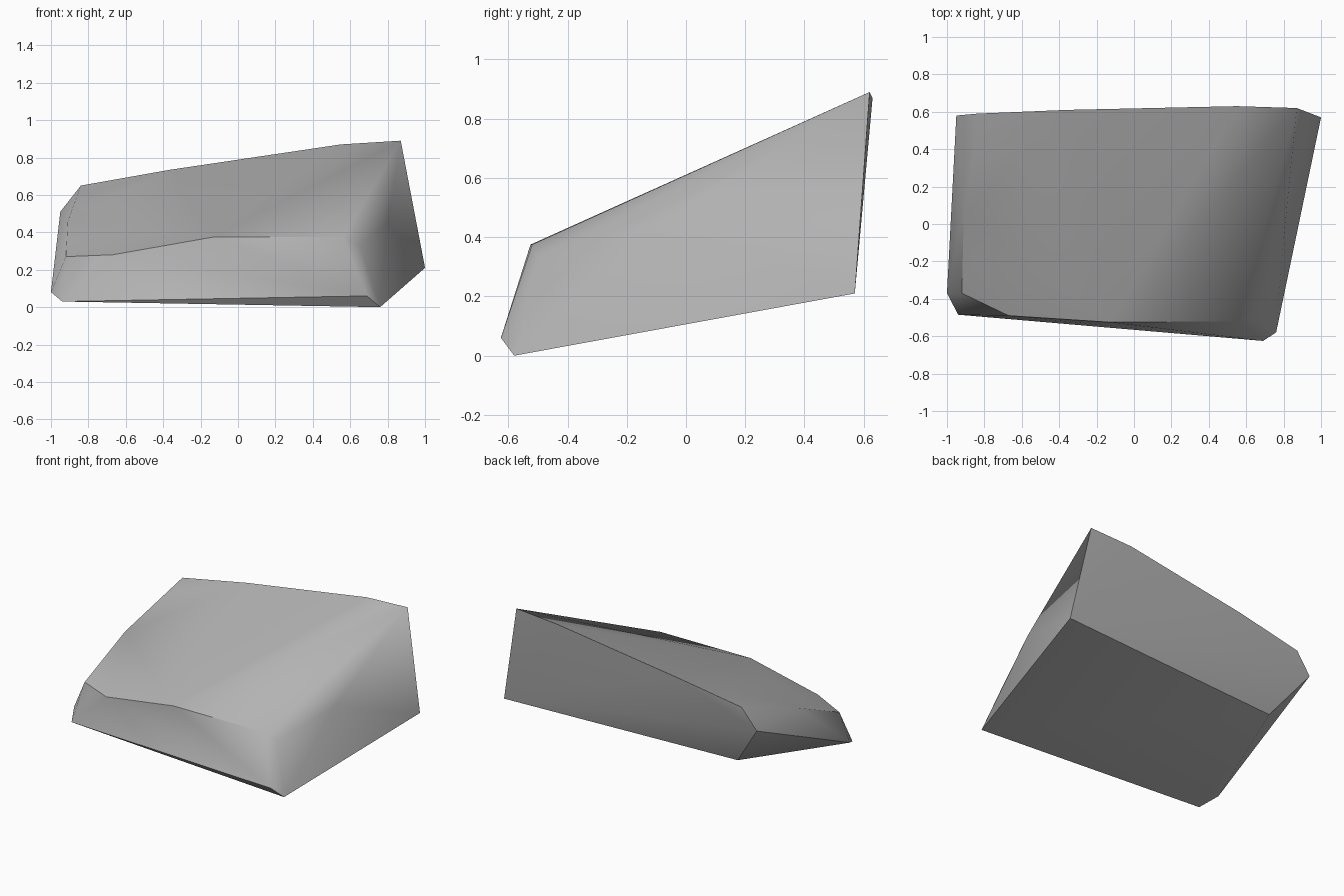
import bpy
import bmesh
from math import radians

default_cube = bpy.data.objects.get("Cube")
if default_cube:
    bpy.data.objects.remove(default_cube, do_unlink=True)


def make_material(name, colour):
    """Plain flat colour for both viewport and render."""
    material = bpy.data.materials.new(name)
    material.use_nodes = True
    material.diffuse_color = colour
    shader = material.node_tree.nodes["Principled BSDF"]
    shader.inputs["Base Color"].default_value = colour
    return material


def make_hull(name, outlines, material, sharp_angle):
    """Chiselled solid wrapped tightly around a set of corner outlines."""
    bm = bmesh.new()
    for outline in outlines:
        for corner in outline:
            bm.verts.new(corner)
    hull = bmesh.ops.convex_hull(bm, input=bm.verts[:], use_existing_faces=False)
    spare = {v for v in hull["geom_interior"] + hull["geom_unused"]
             if isinstance(v, bmesh.types.BMVert)}
    bmesh.ops.delete(bm, geom=list(spare), context="VERTS")
    bmesh.ops.recalc_face_normals(bm, faces=bm.faces[:])

    mesh = bpy.data.meshes.new(name)
    bm.to_mesh(mesh)
    bm.free()
    mesh.materials.append(material)
    obj = bpy.data.objects.new(name, mesh)
    bpy.context.collection.objects.link(obj)

    # Soft shading across the worn faces, crisp along the broken edges
    bpy.ops.object.select_all(action="DESELECT")
    obj.select_set(True)
    bpy.context.view_layer.objects.active = obj
    bpy.ops.object.shade_smooth_by_angle(angle=sharp_angle)
    return obj


# Tilted flat underside
underside = [(0.76, -0.58, 0), (1, 0.57, 0.21), (-0.72, 0.46, 0.2), (-0.94, -0.485, 0.03)]

# Protruding front lip and left flank
flank = [(0.69, -0.625, 0.06), (-1, -0.37, 0.08), (-0.95, 0.58, 0.51)]

# Upper edge of the front face, right to left
front_brow = [(0.65, -0.5, 0.33), (0.56, -0.52, 0.375), (-0.13, -0.525, 0.375),
              (-0.67, -0.49, 0.28)]

# Left shoulder, front to back
left_shoulder = [(-0.92, -0.37, 0.27), (-0.91, 0.06, 0.46), (-0.85, 0.44, 0.6)]

# Back ridge, left to right, then the worn right shoulder
back_ridge = [(-0.84, 0.59, 0.65), (-0.36, 0.61, 0.735), (0.55, 0.63, 0.87),
              (0.87, 0.62, 0.89)]
right_shoulder = [(0.8, -0.08, 0.45)]

stone_grey = make_material("stone_grey", (0.45, 0.45, 0.45, 1))
make_hull("rock",
          [underside, flank, front_brow, left_shoulder, back_ridge, right_shoulder],
          stone_grey, radians(38))
